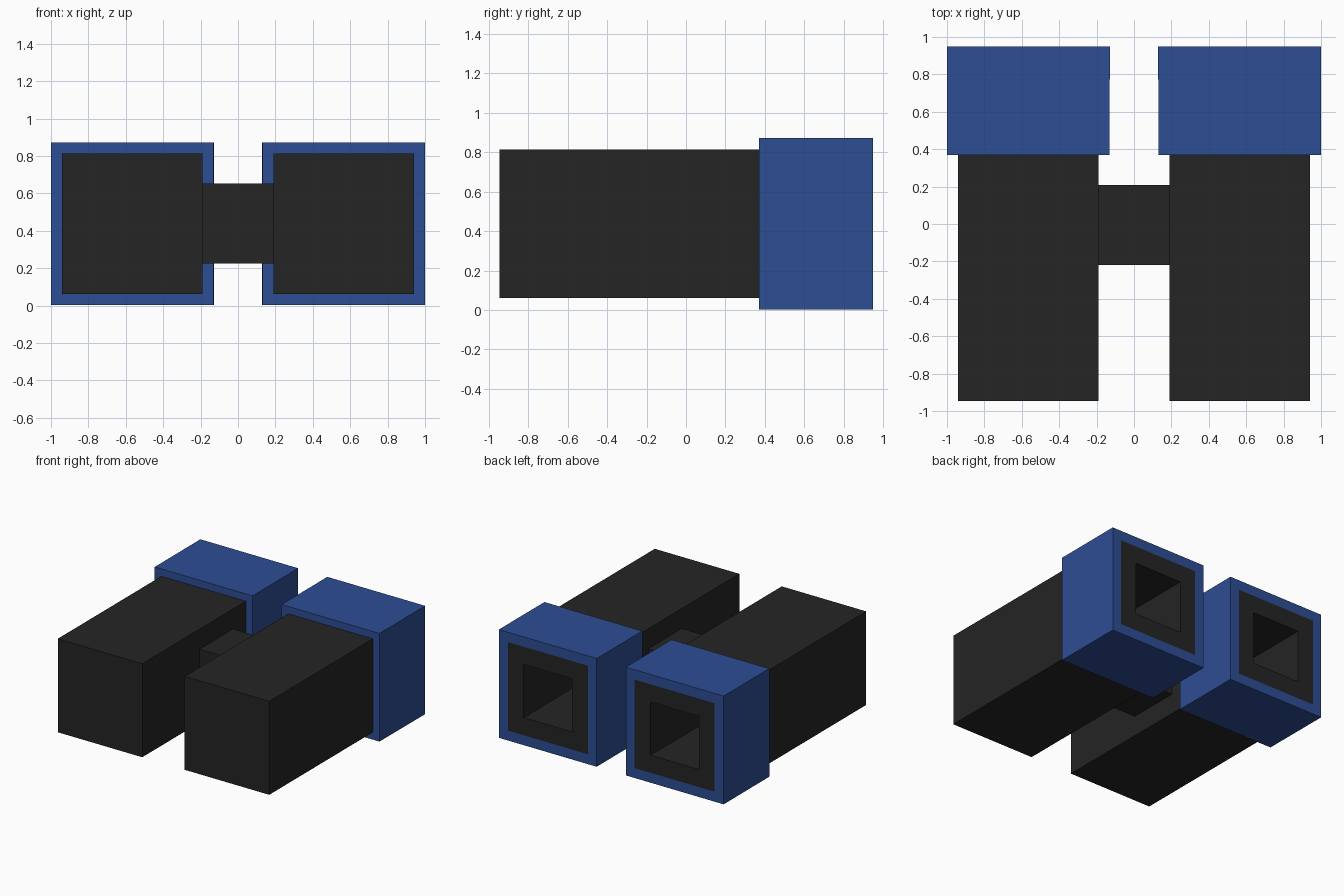
import bpy
import bmesh

if "Cube" in bpy.data.objects:
    bpy.data.objects.remove(bpy.data.objects["Cube"])

CX, CZ = 0.565, 0.4375   # tube axis


def material(name, color):
    m = bpy.data.materials.new(name)
    m.diffuse_color = color
    m.use_nodes = True
    m.node_tree.nodes["Principled BSDF"].inputs["Base Color"].default_value = m.diffuse_color
    return m


BLACK = material("black", (0.018, 0.018, 0.018, 1))
BLUE = material("blue", (0.027, 0.075, 0.30, 1))


def square_tube(name, x, profile, mat, cap_start=False, cap_end=False):
    """Sweep a square through (half_width, y) steps along the tube axis."""
    bm = bmesh.new()
    rings = [[bm.verts.new((sx * r, y, sz * r))
              for sx, sz in ((-1, -1), (1, -1), (1, 1), (-1, 1))]
             for r, y in profile]
    for a, b in zip(rings, rings[1:]):
        for i in range(4):
            j = (i + 1) % 4
            bm.faces.new((a[i], b[i], b[j], a[j]))
    if cap_start:
        bm.faces.new(rings[0])
    if cap_end:
        bm.faces.new(rings[-1][::-1])
    me = bpy.data.meshes.new(name)
    bm.to_mesh(me)
    bm.free()
    me.materials.append(mat)
    ob = bpy.data.objects.new(name, me)
    ob.location = (x, 0, CZ)
    bpy.context.collection.objects.link(ob)
    return ob


for side, s in (("left", -1), ("right", 1)):
    # main barrel with closed front
    square_tube(f"{side}_barrel", s * CX,
                [(0.376, -0.947), (0.376, 0.37)], BLACK, cap_start=True)
    # wider blue sleeve at the back
    square_tube(f"{side}_sleeve", s * CX,
                [(0.376, 0.37), (0.435, 0.37), (0.4355, 0.95), (0.356, 0.95)], BLUE)
    # dark rim and deep square opening
    square_tube(f"{side}_opening", s * CX,
                [(0.356, 0.95), (0.214, 0.95), (0.214, 0.2)], BLACK, cap_end=True)

# bridge joining the barrels
bpy.ops.mesh.primitive_cube_add(size=1, location=(0, -0.005, 0.4385))
bridge = bpy.context.object
bridge.name = "bridge"
bridge.scale = (0.38, 0.428, 0.427)
bridge.data.materials.append(BLACK)
